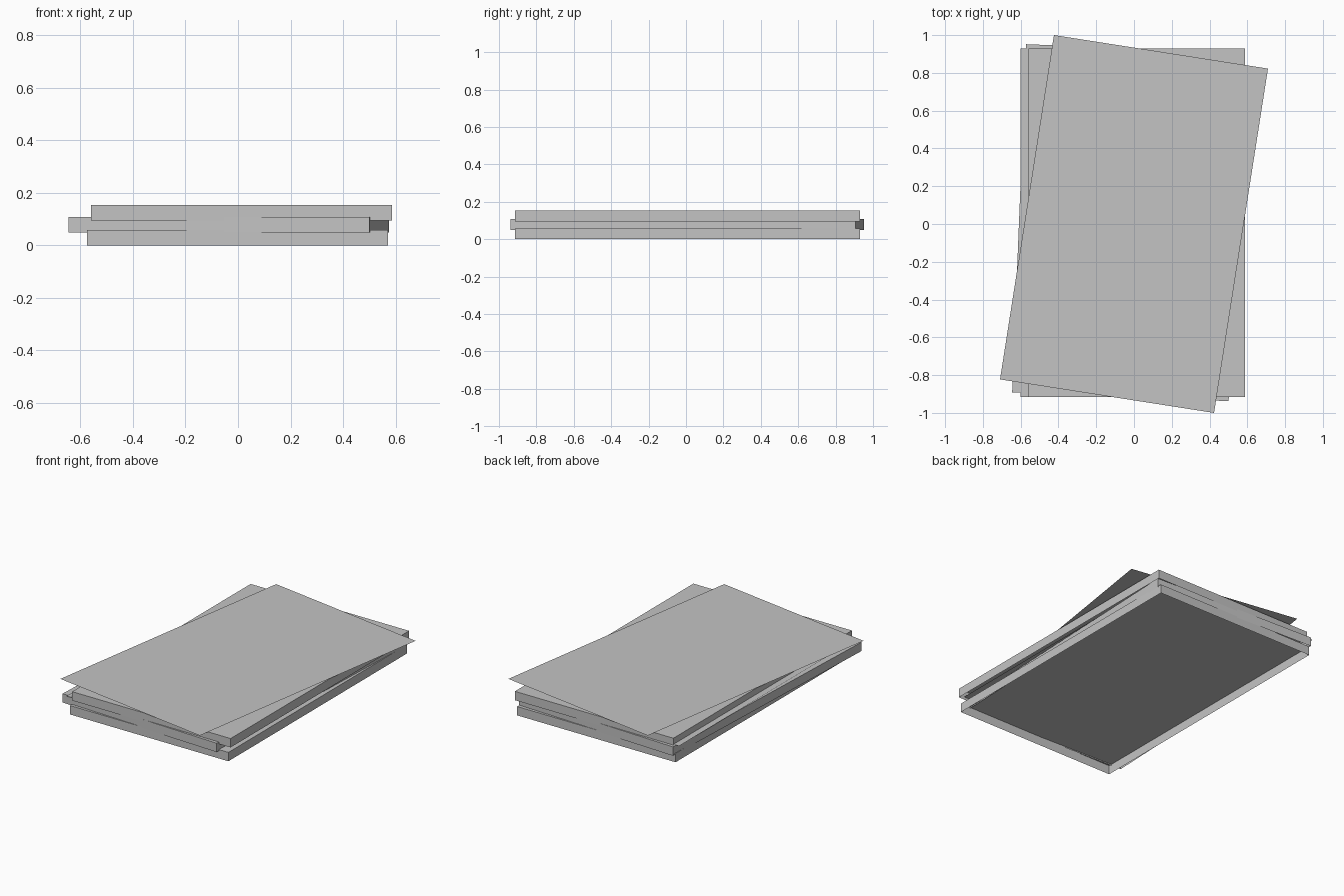
import bpy
import bmesh
import math

cube = bpy.data.objects.get("Cube")
if cube:
    bpy.data.objects.remove(cube, do_unlink=True)

# Single plain grey for the whole stack
GREY = (0.55, 0.55, 0.55, 1.0)
paper = bpy.data.materials.new("paper_grey")
paper.use_nodes = True
paper.diffuse_color = GREY
paper.node_tree.nodes["Principled BSDF"].inputs["Base Color"].default_value = GREY

WIDTH, LENGTH, THICK = 1.147, 1.845, 0.058


def finish(name, bm, location, turn):
    mesh = bpy.data.meshes.new(name)
    bm.to_mesh(mesh)
    bm.free()
    mesh.materials.append(paper)
    obj = bpy.data.objects.new(name, mesh)
    obj.location = location
    obj.rotation_euler.z = math.radians(turn)
    bpy.context.collection.objects.link(obj)


def ream(name, x, y, base, turn=0):
    """Thick block of paper, open underneath."""
    bm = bmesh.new()
    bmesh.ops.create_cube(bm, size=1)
    bmesh.ops.scale(bm, vec=(WIDTH, LENGTH, THICK), verts=bm.verts)
    bottom = [f for f in bm.faces if f.normal.z < -0.5]
    bmesh.ops.delete(bm, geom=bottom, context="FACES_ONLY")
    finish(name, bm, (x, y, base + THICK / 2), turn)


def sheet(name, x, y, z, turn=0):
    """Single loose leaf."""
    bm = bmesh.new()
    bmesh.ops.create_grid(bm, x_segments=1, y_segments=1, size=0.5)
    bmesh.ops.scale(bm, vec=(WIDTH, LENGTH, 1), verts=bm.verts)
    finish(name, bm, (x, y, z), turn)


# Three blocks stacked slightly out of line, each nesting into the next
ream("bottom_block", -0.002, 0.007, 0.0)
ream("middle_block", -0.035, 0.007, 0.05, -2.3)
ream("top_block", 0.014, 0.007, 0.095)

# Loose leaves
sheet("inner_sheet", -0.027, 0.007, 0.113)
sheet("top_sheet", 0.0, 0.0, 0.161, -8.9)
